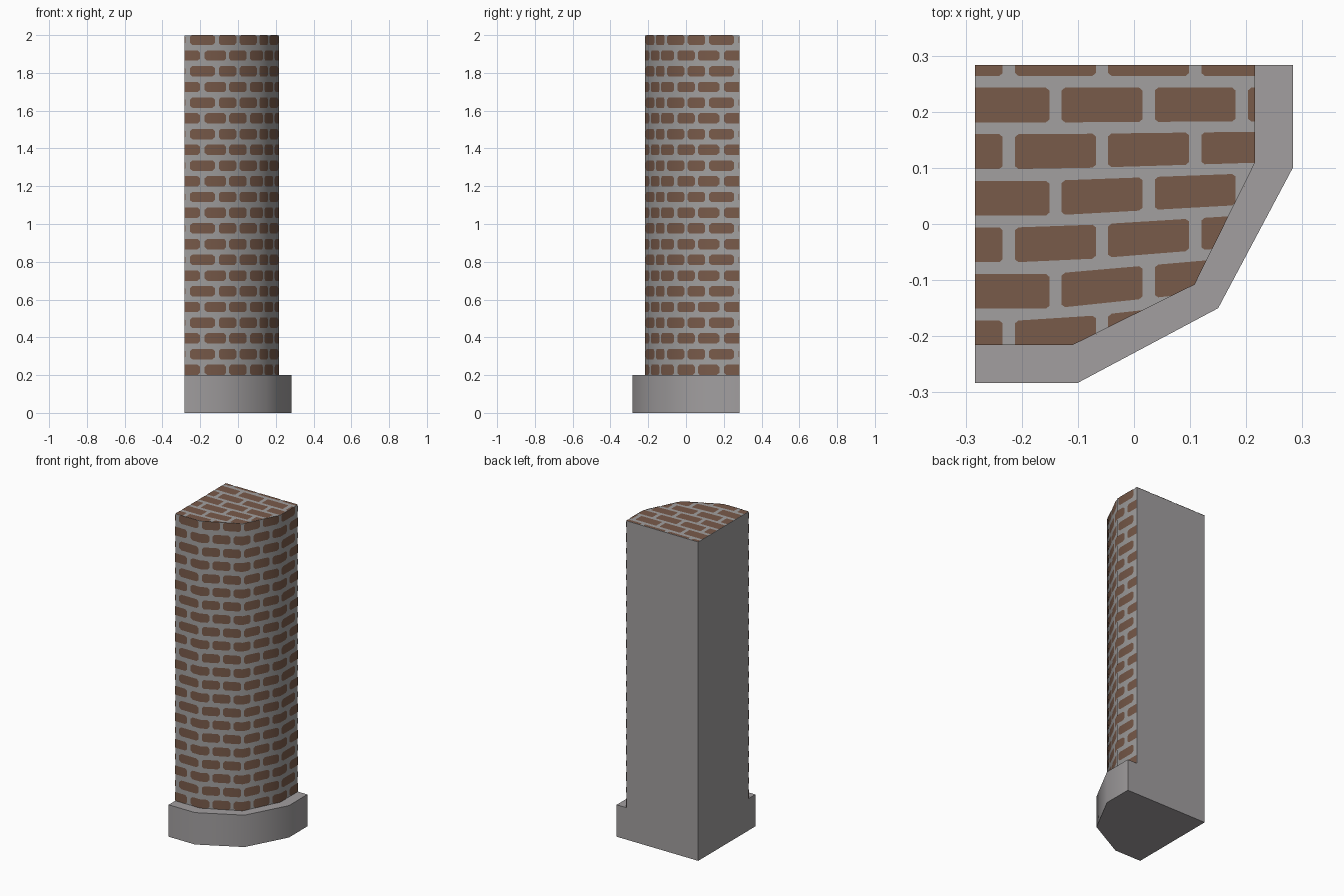
import bpy
from mathutils import Vector

if "Cube" in bpy.data.objects:
    bpy.data.objects.remove(bpy.data.objects["Cube"])


def material(name, rgb):
    m = bpy.data.materials.new(name)
    m.diffuse_color = (*rgb, 1)
    m.use_nodes = True
    m.node_tree.nodes["Principled BSDF"].inputs["Base Color"].default_value = m.diffuse_color
    return m


STONE = material("plain stone grey", (0.36, 0.345, 0.35))
MORTAR = material("mortar grey", (0.36, 0.352, 0.35))
BRICK = material("brick brown", (0.19, 0.103, 0.068))

# Footprints: square at the back left, two chamfered sides at the front right
PLINTH = [(-.283, -.283), (-.10, -.283), (.15, -.15), (.283, .10), (.283, .283), (-.283, .283)]
SHAFT = [(-.283, -.216), (-.11, -.216), (.108, -.108), (.216, .11), (.216, .283), (-.283, .283)]
BASE, TOP, LIFT = 0.2, 2.0, 0.0015


def make_object(name, verts, faces, mats):
    me = bpy.data.meshes.new(name)
    me.from_pydata(verts, [], faces)
    for m in mats:
        me.materials.append(m)
    ob = bpy.data.objects.new(name, me)
    bpy.context.collection.objects.link(ob)
    return ob


def prism(name, outline, z0, z1, mats, bottom):
    n = len(outline)
    verts = [(x, y, z) for z in (z0, z1) for x, y in outline]
    faces = [(i, (i + 1) % n, n + (i + 1) % n, n + i) for i in range(n)]
    faces.append(tuple(range(n, 2 * n)))
    if bottom:
        faces.append(tuple(reversed(range(n))))
    ob = make_object(name, verts, faces, mats)
    bpy.ops.object.select_all(action='DESELECT')
    ob.select_set(True)
    bpy.context.view_layer.objects.active = ob
    bpy.ops.object.shade_smooth_by_angle(angle=0.75)
    return ob


prism("plinth", PLINTH, 0, BASE, [STONE], True)
shaft = prism("shaft", SHAFT, BASE, TOP - LIFT, [MORTAR, STONE], False)
# The two flat wall-side faces are plain
for p in shaft.data.polygons:
    if p.normal.x < -0.9 or p.normal.y > 0.9:
        p.material_index = 1


def octagon(cx, cy, hx, hy, kx, ky):
    return [(cx - hx + kx, cy - hy), (cx + hx - kx, cy - hy), (cx + hx, cy - hy + ky),
            (cx + hx, cy + hy - ky), (cx + hx - kx, cy + hy), (cx - hx + kx, cy + hy),
            (cx - hx, cy + hy - ky), (cx - hx, cy - hy + ky)]


def clip(poly, a, b, c):
    """Keep the part of a convex polygon where a*x + b*y <= c."""
    out = []
    for i, q in enumerate(poly):
        p = poly[i - 1]
        dp, dq = a * p[0] + b * p[1] - c, a * q[0] + b * q[1] - c
        if dp * dq < -1e-14:
            t = dp / (dp - dq)
            out.append((p[0] + (q[0] - p[0]) * t, p[1] + (q[1] - p[1]) * t))
        if dq <= 1e-7:
            out.append(q)
    return out


def area(poly):
    return abs(sum(poly[i - 1][0] * q[1] - q[0] * poly[i - 1][1] for i, q in enumerate(poly))) / 2


# Corner normals along the four brick-faced sides, for shading that runs round the bend
pts = [Vector(p) for p in SHAFT[:5]]
sides = [Vector((b.y - a.y, a.x - b.x)).normalized() for a, b in zip(pts, pts[1:])]
norms = [sides[0]] + [(a + b).normalized() for a, b in zip(sides, sides[1:])] + [sides[-1]]
BREAKS = [-0.1, 1, 3, 5, 6.1]      # brick counts at each corner

# Wall bricks: staggered courses wrapped round the sides
verts, faces, normals = [], [], []
for row in range(22):
    z = 1.975 - 0.0832 * row
    for j in range(-1, 7):
        u = j + (0.5 if row % 2 == 0 else 0.0)
        brick = octagon(u, z, 0.425, 0.0275, 0.09, 0.012)
        brick = clip(clip(brick, 0, 1, TOP), 0, -1, -BASE)
        for s in range(4):
            u0, u1 = BREAKS[s], BREAKS[s + 1]
            piece = clip(clip(brick, 1, 0, u1), -1, 0, -u0)
            if len(piece) < 3 or area(piece) < 1e-4:
                continue
            faces.append(tuple(range(len(verts), len(verts) + len(piece))))
            for pu, pz in piece:
                t = (pu - u0) / (u1 - u0)
                n = norms[s].lerp(norms[s + 1], t).normalized()
                p = pts[s].lerp(pts[s + 1], t) + n * LIFT
                verts.append((p.x, p.y, pz))
                normals.append((n.x, n.y, 0))
wall = make_object("wall_bricks", verts, faces, [BRICK])
for p in wall.data.polygons:
    p.use_smooth = True
wall.data.normals_split_custom_set_from_vertices(normals)

# Top bricks: slightly bent courses trimmed to the shaft outline
verts, faces = [], []
for row in range(7):
    y = 0.295 - 0.083 * row
    for j in range(-1, 4):
        x = -0.14 + 0.166 * j + (0 if row % 2 == 0 else 0.083)
        brick = octagon(x, y, 0.072, 0.031, 0.006, 0.005)
        brick = [(px, py + 0.3 * max(0, 0.2 - py) * max(0, px + 0.15)) for px, py in brick]
        for i, b in enumerate(SHAFT):
            a = SHAFT[i - 1]
            nx, ny = b[1] - a[1], a[0] - b[0]
            brick = clip(brick, nx, ny, nx * a[0] + ny * a[1])
        if len(brick) < 3 or area(brick) < 1e-5:
            continue
        faces.append(tuple(range(len(verts), len(verts) + len(brick))))
        verts += [(px, py, TOP) for px, py in brick]
make_object("top_bricks", verts, faces, [BRICK])
